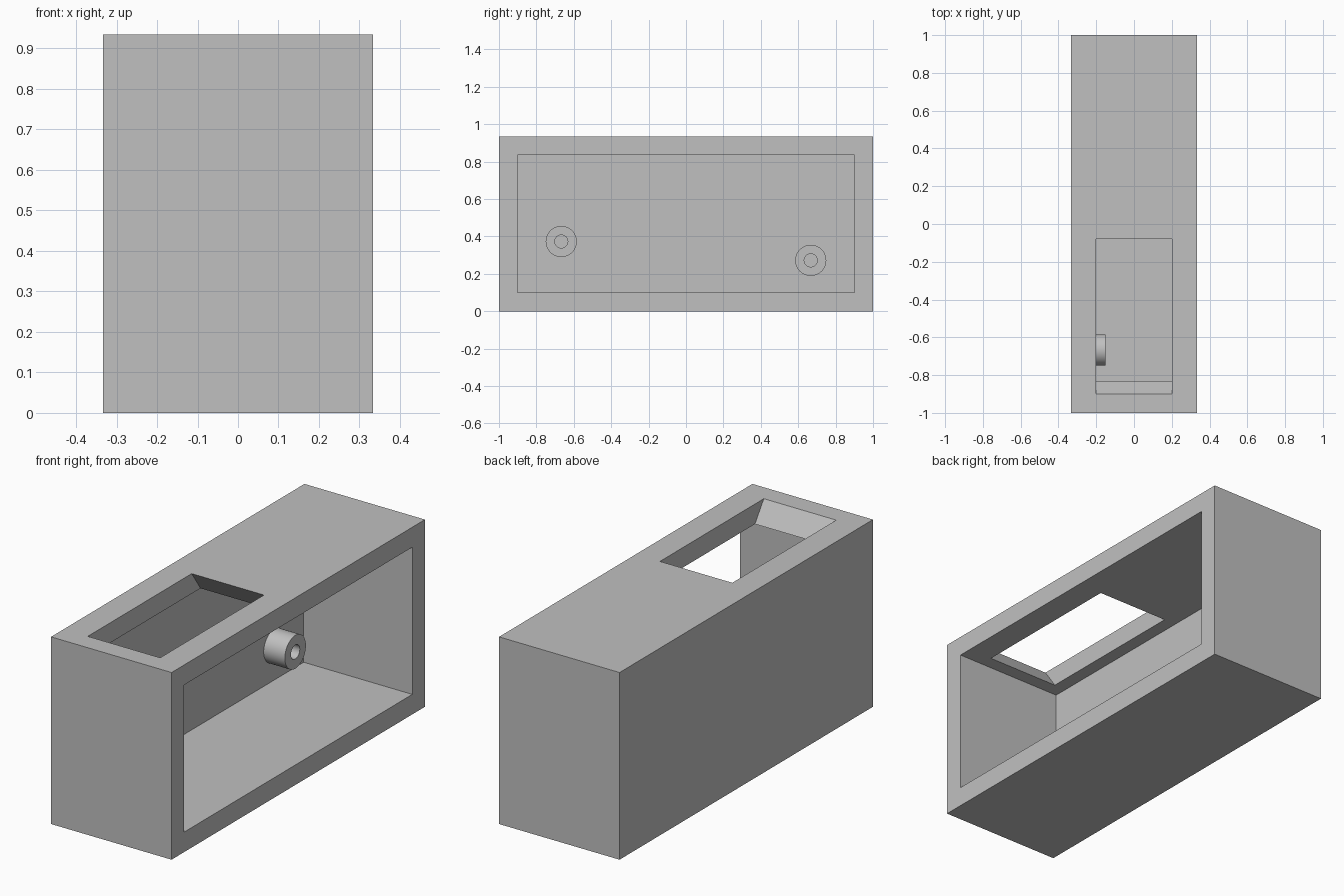
import bpy
import bmesh
from math import radians
from mathutils import Matrix, Vector

if "Cube" in bpy.data.objects:
    bpy.data.objects.remove(bpy.data.objects["Cube"])

HALF_W, HEIGHT, WALL = 0.333, 0.935, 0.1
BACK_X = -0.267          # inner face of the closed side panel
BOSS_END_X = -0.15
ROOF_Z = HEIGHT - WALL

grey = bpy.data.materials.new("plain grey")
grey.use_nodes = True
colour = (0.53, 0.53, 0.53, 1)
grey.diffuse_color = colour
grey.node_tree.nodes["Principled BSDF"].inputs["Base Color"].default_value = colour


def make_object(name, bm):
    bmesh.ops.recalc_face_normals(bm, faces=bm.faces)
    mesh = bpy.data.meshes.new(name)
    bm.to_mesh(mesh)
    bm.free()
    mesh.materials.append(grey)
    obj = bpy.data.objects.new(name, mesh)
    bpy.context.collection.objects.link(obj)
    return obj


def box(name, low, high, lean=0.0):
    """Box between two corners; lean slides the top along y."""
    low, high = Vector(low), Vector(high)
    bm = bmesh.new()
    bmesh.ops.create_cube(bm, size=1)
    for v in bm.verts:
        top = v.co.z > 0
        v.co = Vector([l + (c + 0.5) * (h - l) for l, h, c in zip(low, high, v.co)])
        if top:
            v.co.y += lean
    return make_object(name, bm)


def cut(target, cutter):
    mod = target.modifiers.new("cut", 'BOOLEAN')
    mod.operation = 'DIFFERENCE'
    mod.solver = 'EXACT'
    mod.object = cutter
    bpy.context.view_layer.objects.active = target
    bpy.ops.object.modifier_apply(modifier=mod.name)
    bpy.data.objects.remove(cutter)


# Housing: a block hollowed out from its open side
housing = box("housing", (-HALF_W, -1, 0), (HALF_W, 1, HEIGHT))
cut(housing, box("cavity_cutter", (BACK_X, -0.9, WALL), (HALF_W + 0.1, 0.9, ROOF_Z)))

# Slanted rectangular opening through the roof
cut(housing, box("opening_cutter", (-0.2, -0.76, ROOF_Z - 0.1),
                 (0.2, 0.06, HEIGHT + 0.1), lean=-0.21))


# Hollow round bosses standing on the inside of the closed panel
def boss(name, y, z, outer=0.083, inner=0.035, sides=64):
    bm = bmesh.new()
    path = [(BACK_X, outer), (BOSS_END_X, outer), (BOSS_END_X, inner), (BACK_X, inner)]
    verts = [bm.verts.new((x, y, z + r)) for x, r in path]
    edges = [bm.edges.new(pair) for pair in zip(verts, verts[1:])]
    bmesh.ops.spin(bm, geom=verts + edges, cent=(0, y, z), axis=(1, 0, 0),
                   angle=radians(360), steps=sides, use_merge=True)
    bmesh.ops.remove_doubles(bm, verts=bm.verts, dist=0.0001)
    obj = make_object(name, bm)
    bpy.ops.object.select_all(action='DESELECT')
    obj.select_set(True)
    bpy.context.view_layer.objects.active = obj
    bpy.ops.object.shade_smooth_by_angle(angle=radians(30))


boss("front_boss", -0.667, 0.373)
boss("rear_boss", 0.667, 0.272)
